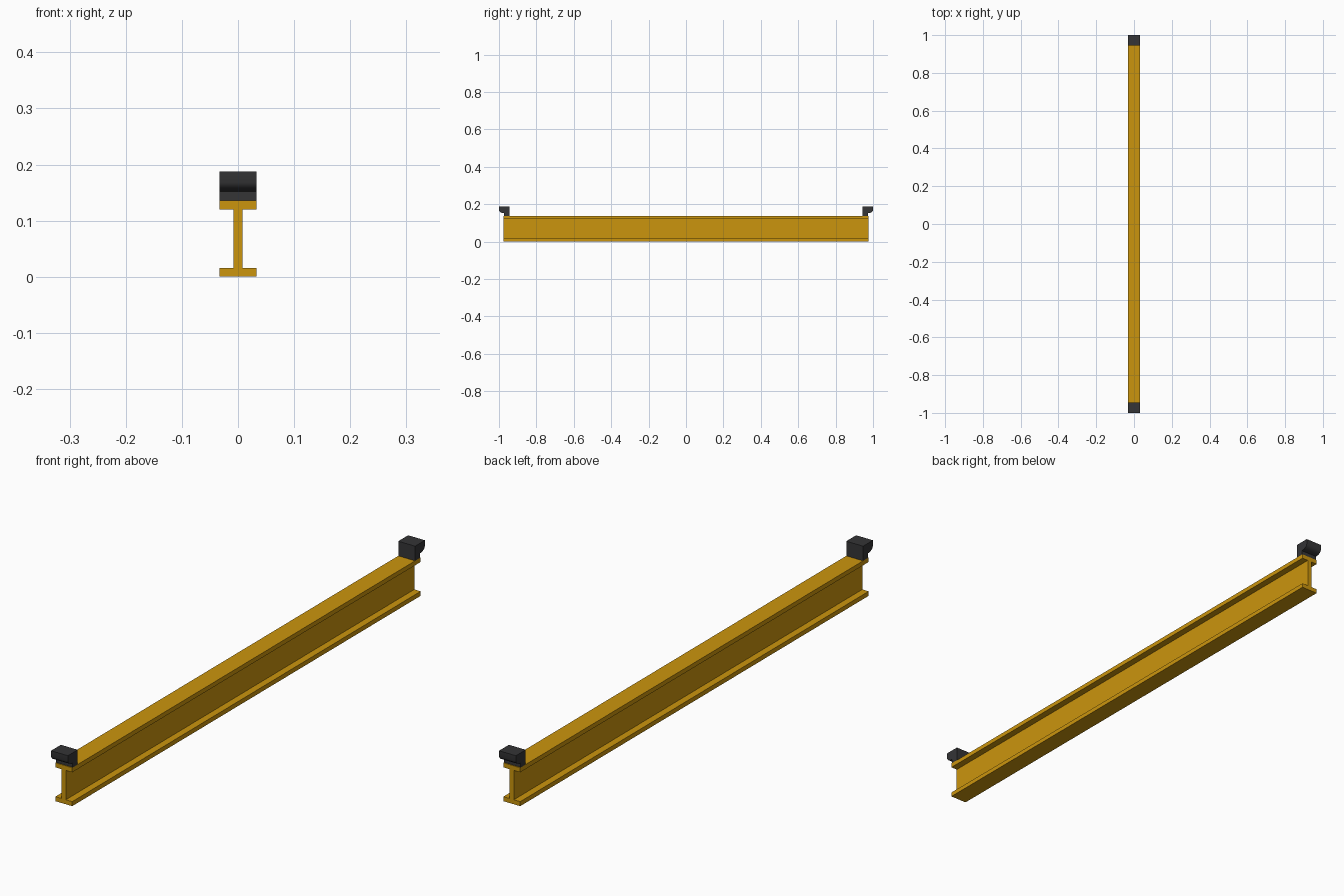
import bpy, bmesh, math

if "Cube" in bpy.data.objects:
    bpy.data.objects.remove(bpy.data.objects["Cube"])

def material(name, color):
    m = bpy.data.materials.new(name)
    m.diffuse_color = color
    m.use_nodes = True
    m.node_tree.nodes["Principled BSDF"].inputs["Base Color"].default_value = m.diffuse_color
    return m

yellow = material("yellow_paint", (0.60, 0.30, 0.004, 1))
black = material("black_rubber", (0.035, 0.035, 0.037, 1))

def extrude(name, points, offset, mat):
    """Closed profile of 3D points, extruded along an offset vector."""
    bm = bmesh.new()
    face = bm.faces.new([bm.verts.new(p) for p in points])
    geo = bmesh.ops.extrude_face_region(bm, geom=[face])["geom"]
    bmesh.ops.translate(bm, vec=offset, verts=[g for g in geo if isinstance(g, bmesh.types.BMVert)])
    bmesh.ops.recalc_face_normals(bm, faces=bm.faces)
    mesh = bpy.data.meshes.new(name)
    bm.to_mesh(mesh)
    bm.free()
    ob = bpy.data.objects.new(name, mesh)
    bpy.context.collection.objects.link(ob)
    mesh.materials.append(mat)
    return ob

W, WEB, H, T, END = 0.033, 0.008, 0.136, 0.016, 0.976

# I-beam: right half of the section, mirrored to the left
half = [(W, 0), (W, T), (WEB, T), (WEB, H - T), (W, H - T), (W, H)]
section = half + [(-x, z) for x, z in reversed(half)]
extrude("beam", [(x, -END, z) for x, z in section], (0, 2 * END, 0), yellow)

# End stops: hooked blocks with a rounded overhanging outer face
arc = [(0.973 + 0.027 * math.cos(math.radians(a)), 0.168 + 0.016 * math.sin(math.radians(a)))
       for a in (0, -22, -45, -67, -90)]
stop = [(0.945, H), (0.945, 0.188), (1.0, 0.188)] + arc + [(0.973, H)]
for side, name in ((-1, "front_stop"), (1, "back_stop")):
    ob = extrude(name, [(-W, side * y, z) for y, z in stop], (2 * W, 0, 0), black)
    for p in ob.data.polygons:
        p.use_smooth = True
    bpy.context.view_layer.objects.active = ob
    ob.select_set(True)
    bpy.ops.object.shade_smooth_by_angle(angle=math.radians(35))
    ob.select_set(False)
